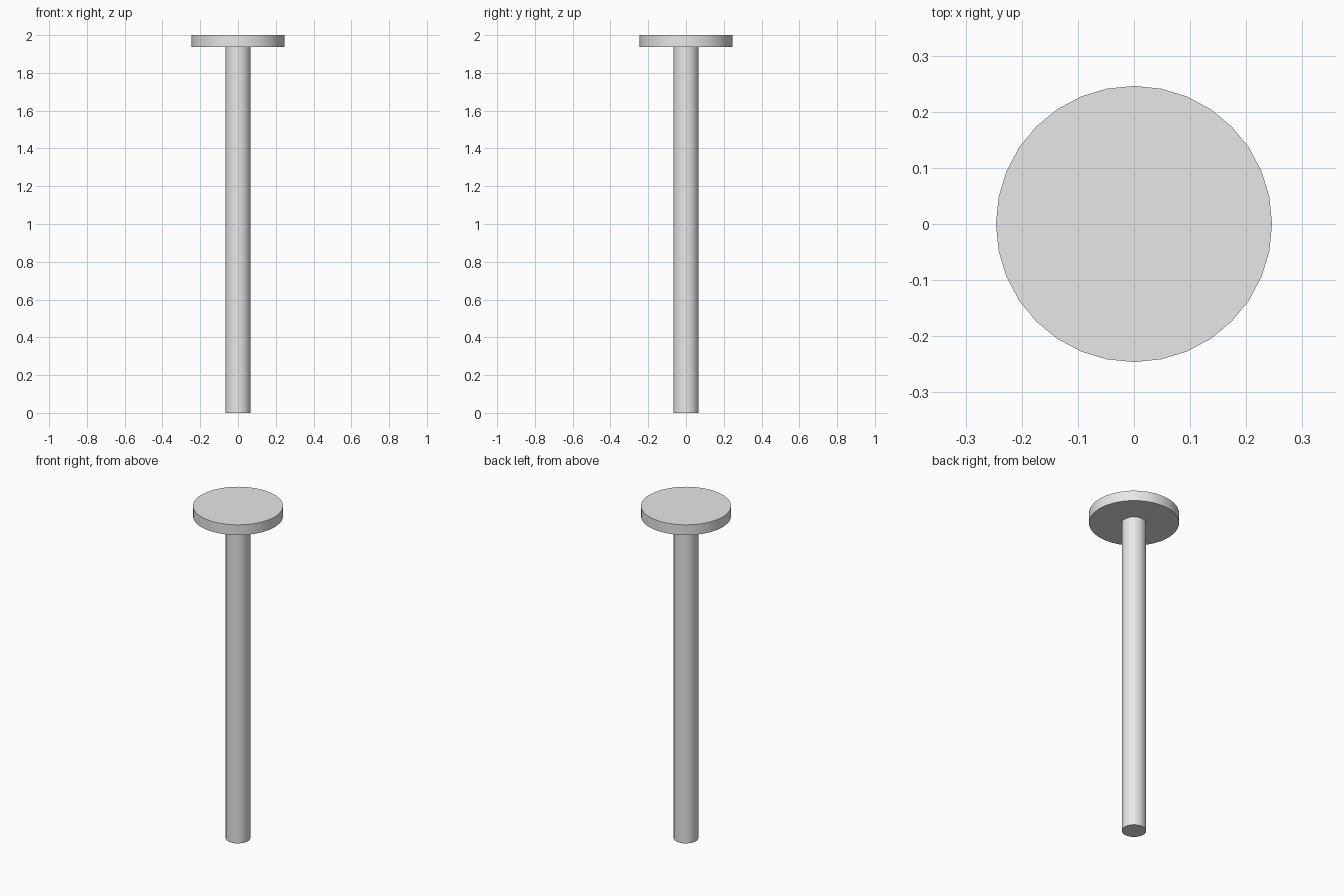
import bpy
import math

cube = bpy.data.objects.get("Cube")
if cube:
    bpy.data.objects.remove(cube, do_unlink=True)

# Single plain grey
grey = bpy.data.materials.new("light_grey")
grey.use_nodes = True
colour = (0.8, 0.8, 0.8, 1.0)
grey.diffuse_color = colour
grey.node_tree.nodes["Principled BSDF"].inputs["Base Color"].default_value = colour


def cylinder(name, radius, bottom, top):
    """Upright capped cylinder between two heights."""
    bpy.ops.mesh.primitive_cylinder_add(
        vertices=32, radius=radius, depth=top - bottom,
        location=(0, 0, (bottom + top) / 2))
    obj = bpy.context.object
    obj.name = name
    obj.data.materials.append(grey)
    bpy.ops.object.shade_smooth_by_angle(angle=math.radians(30))
    return obj


HEAD_BOTTOM = 1.938

# Long shaft and the flat round head on top of it
cylinder("shaft", 0.067, 0.0, HEAD_BOTTOM)
cylinder("head", 0.246, HEAD_BOTTOM, 2.0)
